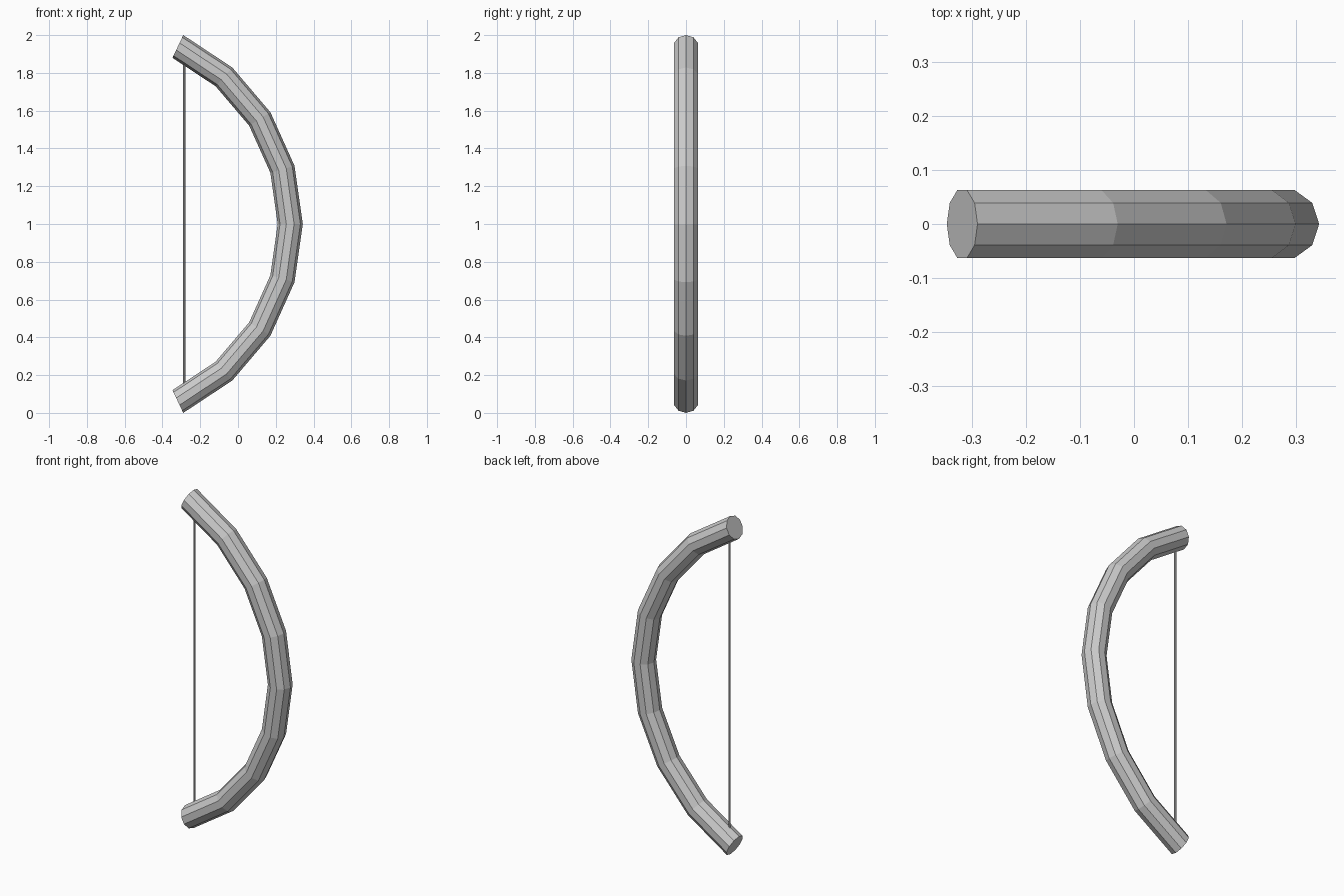
import bpy, bmesh
from math import sin, cos, pi, asin

if "Cube" in bpy.data.objects:
    bpy.data.objects.remove(bpy.data.objects["Cube"])

# Bow limb: ten-sided tube swept along a circular arc in the XZ plane
ARC_X, ARC_R, TUBE_R = -0.7635, 1.040, 0.0665
HALF = asin(1.0 / (ARC_R + TUBE_R))
SEGS, SIDES = 8, 10

bm = bmesh.new()
rings = []
for i in range(SEGS + 1):
    a = -HALF + 2 * HALF * i / SEGS
    ring = []
    for k in range(SIDES):
        t = 2 * pi * k / SIDES
        r = ARC_R + TUBE_R * cos(t)
        ring.append(bm.verts.new((ARC_X + r * cos(a), TUBE_R * sin(t), 1 + r * sin(a))))
    rings.append(ring)
for lo, hi in zip(rings, rings[1:]):
    for k in range(SIDES):
        n = (k + 1) % SIDES
        bm.faces.new((lo[k], lo[n], hi[n], hi[k]))
# End caps
bm.faces.new(rings[0])
bm.faces.new(rings[-1])
bmesh.ops.recalc_face_normals(bm, faces=bm.faces[:])
mesh = bpy.data.meshes.new("bow_limb")
bm.to_mesh(mesh)
bm.free()
bpy.context.collection.objects.link(bpy.data.objects.new("bow_limb", mesh))

# Bowstring: thin upright rod with its ends buried in the limb
bpy.ops.mesh.primitive_cylinder_add(vertices=8, radius=0.006, depth=1.8,
                                    location=(-0.285, 0, 1))
bpy.context.object.name = "bowstring"
